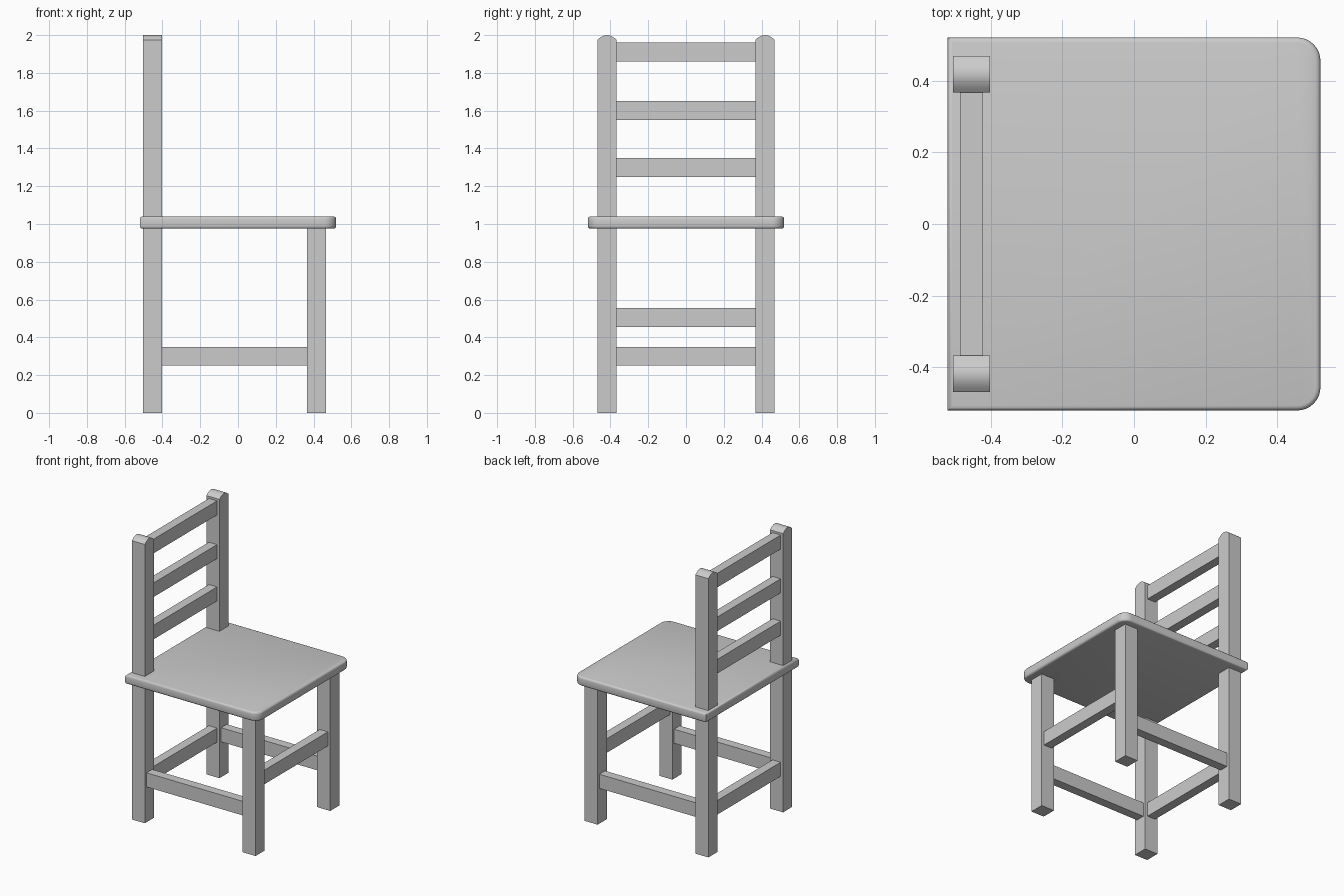
import bpy, bmesh, math

cube = bpy.data.objects.get("Cube")
if cube:
    bpy.data.objects.remove(cube, do_unlink=True)

GREY = (0.6, 0.6, 0.6, 1)
mat = bpy.data.materials.new("plain grey")
mat.use_nodes = True
mat.diffuse_color = GREY
mat.node_tree.nodes["Principled BSDF"].inputs["Base Color"].default_value = GREY

POST_X, LEG_X, LEG_Y = -0.453, 0.415, 0.418   # leg centres
LEG, BAR_W, BAR_H = 0.102, 0.064, 0.1         # timber sizes
SEAT, SEAT_LOW, SEAT_TOP = 0.52, 0.975, 1.04


def prism(name, base, offset):
    """Extrude a flat outline by an offset vector into a closed solid."""
    bm = bmesh.new()
    face = bm.faces.new([bm.verts.new(p) for p in base])
    out = bmesh.ops.extrude_face_region(bm, geom=[face])
    bmesh.ops.translate(bm, vec=offset,
                        verts=[v for v in out["geom"] if isinstance(v, bmesh.types.BMVert)])
    bmesh.ops.recalc_face_normals(bm, faces=bm.faces)
    mesh = bpy.data.meshes.new(name)
    bm.to_mesh(mesh)
    bm.free()
    mesh.materials.append(mat)
    obj = bpy.data.objects.new(name, mesh)
    bpy.context.collection.objects.link(obj)
    return obj


def box(name, centre, size):
    x, y, z = (c - s / 2 for c, s in zip(centre, size))
    w, d, h = size
    return prism(name, [(x, y, z), (x + w, y, z), (x + w, y + d, z), (x, y + d, z)], (0, 0, h))


def smooth(obj):
    bpy.ops.object.select_all(action="DESELECT")
    obj.select_set(True)
    bpy.context.view_layer.objects.active = obj
    bpy.ops.object.shade_smooth_by_angle(angle=math.radians(35))


# Legs, tall rounded back posts and side stretchers
for side, sy in (("left", 1), ("right", -1)):
    y = sy * LEG_Y
    box(f"front_leg_{side}", (LEG_X, y, SEAT_LOW / 2), (LEG, LEG, SEAT_LOW))
    x0 = POST_X - LEG / 2
    outline = [(x0, y - LEG / 2, 0), (x0, y + LEG / 2, 0)]
    for i in range(9):
        t = 1 - i / 4
        outline.append((x0, y + t * LEG / 2, 2 - 0.025 * t * t))
    smooth(prism(f"back_post_{side}", outline, (LEG, 0, 0)))
    box(f"side_stretcher_{side}", ((POST_X + LEG_X) / 2, y, 0.3),
        (LEG_X - POST_X - LEG, BAR_W, BAR_H))

# Cross bars between the legs and the back slats
for name, x, z in (("front_stretcher", LEG_X, 0.505), ("back_stretcher", POST_X, 0.3),
                   ("lower_slat", POST_X, 1.3), ("middle_slat", POST_X, 1.6),
                   ("top_slat", POST_X, 1.91)):
    box(name, (x, 0, z), (BAR_W, 2 * LEG_Y - LEG, BAR_H))

# Seat with square back corners and rounded front corners
R = 0.065
outline = [(-SEAT, SEAT, SEAT_LOW), (-SEAT, -SEAT, SEAT_LOW)]
for sy, start in ((-1, -90), (1, 0)):
    for i in range(9):
        a = math.radians(start + i * 90 / 8)
        outline.append((SEAT - R + R * math.cos(a), sy * (SEAT - R) + R * math.sin(a), SEAT_LOW))
seat = prism("seat", outline, (0, 0, SEAT_TOP - SEAT_LOW))

# Softened rims above and below, leaving the vertical corners as they are
bm = bmesh.new()
bm.from_mesh(seat.data)
rims = [e for e in bm.edges if abs(e.verts[0].co.z - e.verts[1].co.z) < 0.001]
bmesh.ops.bevel(bm, geom=rims, offset=0.014, segments=3, profile=0.5, affect="EDGES")
bm.to_mesh(seat.data)
bm.free()
smooth(seat)
